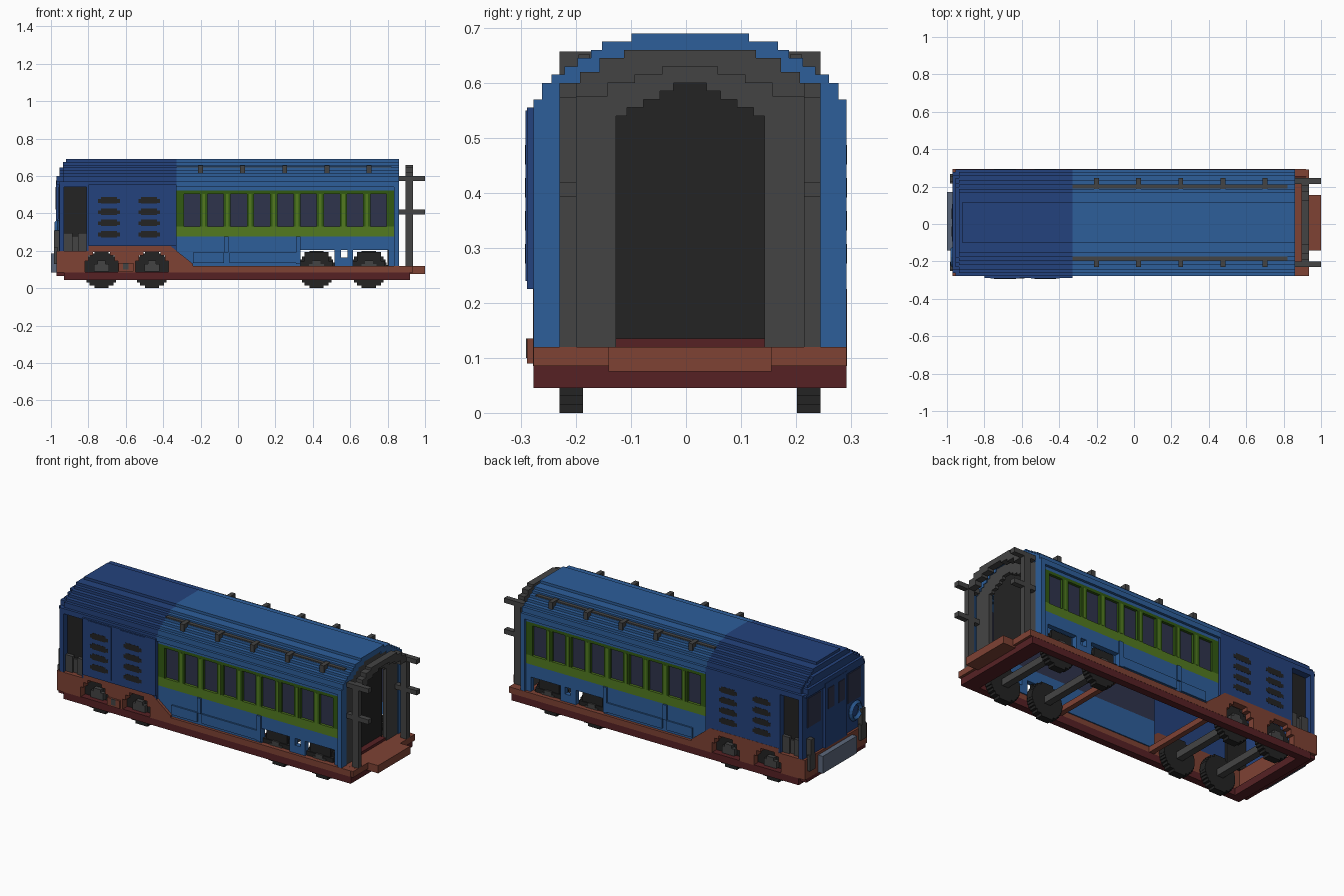
import bpy, bmesh, math

if "Cube" in bpy.data.objects:
    bpy.data.objects.remove(bpy.data.objects["Cube"])

C = 0.0075   # centre line of the body in y
V = 0.015    # size of one block step
HW = 0.2845  # half width of the body


def material(name, rgb):
    lin = [((c / 255 + 0.055) / 1.055) ** 2.4 for c in rgb] + [1.0]
    m = bpy.data.materials.new(name)
    m.use_nodes = True
    m.diffuse_color = lin
    m.node_tree.nodes["Principled BSDF"].inputs["Base Color"].default_value = lin
    return m


BLUE = material("blue", (45, 94, 154))
NAVY = material("dark blue", (36, 66, 125))
GREY = material("dark grey", (68, 68, 68))
BLACK = material("near black", (35, 35, 35))
BROWN = material("rust brown", (126, 66, 52))
RED = material("dark red", (86, 33, 36))
LIME = material("green", (82, 122, 32))
GREEN = material("dark green", (50, 90, 18))
GLASS = material("window glass", (47, 52, 76))
STEEL = material("steel", (92, 104, 124))


def finish(name, mat, bm):
    bmesh.ops.recalc_face_normals(bm, faces=bm.faces)
    me = bpy.data.meshes.new(name)
    bm.to_mesh(me)
    bm.free()
    me.materials.append(mat)
    ob = bpy.data.objects.new(name, me)
    bpy.context.scene.collection.objects.link(ob)
    return ob


def boxes(name, mat, items, mirror=False):
    """Boxes (x0, x1, y0, y1, z0, z1), y measured from the centre line."""
    bm = bmesh.new()
    for x0, x1, y0, y1, z0, z1 in items:
        for s in ((1, -1) if mirror else (1,)):
            vs = bmesh.ops.create_cube(bm, size=1)["verts"]
            for v in vs:
                v.co.x = x0 + (v.co.x + 0.5) * (x1 - x0)
                v.co.y = C + s * (y0 + (v.co.y + 0.5) * (y1 - y0))
                v.co.z = z0 + (v.co.z + 0.5) * (z1 - z0)
    return finish(name, mat, bm)


def extrude(name, mat, outlines):
    """Closed outlines, each with the vector it is pushed along."""
    bm = bmesh.new()
    for pts, vec in outlines:
        f = bm.faces.new([bm.verts.new(p) for p in pts])
        new = bmesh.ops.extrude_face_region(bm, geom=[f])["geom"]
        bmesh.ops.translate(bm, vec=vec, verts=[g for g in new if isinstance(g, bmesh.types.BMVert)])
    return finish(name, mat, bm)


def stair(steps, z0):
    """Stepped arch from (half width, height) pairs, running from +y to -y."""
    half = [(steps[0][0], z0)]
    for i, (w, z) in enumerate(steps):
        half.append((w, z))
        if i + 1 < len(steps):
            half.append((steps[i + 1][0], z))
    return half + [(-w, z) for w, z in reversed(half)]


def shell(name, mat, x0, x1, outer, z0, inner=None):
    path = stair(outer, z0)
    if inner:
        path += stair(inner, z0)[::-1]
    return extrude(name, mat, [([(x0, C + y, z) for y, z in path], (x1 - x0, 0, 0))])


# Stepped roof sections
ROOF = [(HW, 0.57), (0.2695, 0.60), (0.2525, 0.615), (0.228, 0.63), (0.205, 0.645),
        (0.18, 0.66), (0.16, 0.675), (0.107, 0.69)]
LINING = [(w - 0.03, z - 0.03) for w, z in ROOF]
HOOP = [(0.2375, 0.60), (0.2, 0.62), (0.165, 0.645), (0.12, 0.66)]
HOOP_IN = [(0.207, 0.575), (0.15, 0.60), (0.10, 0.615), (0.05, 0.63)]
DOOR = [(0.135, 0.54), (0.115, 0.555), (0.085, 0.57), (0.055, 0.585), (0.03, 0.60)]


def clipped(zmax, inset):
    return [(w - inset, z) for w, z in ROOF if z <= zmax]


shell("passenger_roof", BLUE, -0.33, 0.86, ROOF, 0.54, LINING)
shell("engine_roof", NAVY, -0.92, -0.33, ROOF, 0.54, LINING)
shell("engine_roof_step_upper", NAVY, -0.935, -0.92, clipped(0.68, 0), 0.54)
shell("engine_roof_step_middle", NAVY, -0.955, -0.935, clipped(0.65, V), 0.54)
shell("engine_roof_step_lower", NAVY, -0.97, -0.955, clipped(0.60, V), 0.555)

# Roof rails with brackets
BRACKETS = (-0.2, 0.025, 0.25, 0.475, 0.7)
boxes("roof_rails", GREY, [(-0.33, 0.82, 0.182, 0.203, 0.622, 0.652)]
      + [(x - 0.013, x + 0.013, 0.168, 0.2375, 0.61, 0.657) for x in BRACKETS], True)

# Gangway end: blue rim, grey wall with a dark doorway, hoop and bars
shell("end_rim", BLUE, 0.835, 0.86, ROOF, 0.12, HOOP)
shell("end_wall", GREY, 0.835, 0.856, HOOP, 0.12, DOOR)
boxes("doorway_dark", BLACK, [(0.80, 0.815, -0.15, 0.15, 0.12, 0.62)])
boxes("doorway_sill", RED, [(0.815, 0.85, -0.135, 0.135, 0.12, 0.135)])
shell("gangway_hoop", GREY, 0.895, 0.935, HOOP, 0.12, HOOP_IN)
boxes("gangway_bars", GREY, [(0.86, 1.0, 0.207, 0.2375, z, z + 0.027) for z in (0.393, 0.573)], True)

# Passenger side walls, leaving openings over the rear wheels
W = HW - V
boxes("passenger_walls", BLUE, [
    (-0.33, 0.835, W - 0.03, W, 0.522, 0.56),
    (-0.33, 0.835, W - 0.03, W, 0.205, 0.278),
    (-0.33, 0.335, W - 0.03, W, 0.12, 0.205),
    (0.515, 0.55, W - 0.03, W, 0.12, 0.205),
    (0.585, 0.615, W - 0.03, W, 0.12, 0.205),
    (0.55, 0.585, W - 0.03, W, 0.12, 0.165),
    (0.805, 0.835, W - 0.03, W, 0.12, 0.205)], True)
boxes("skirt_panels", BLUE, [
    (-0.24, -0.075, W, W + 0.009, 0.135, 0.19), (-0.045, 0.31, W, W + 0.009, 0.135, 0.19),
    (-0.075, -0.05, W, W + 0.009, 0.19, 0.278), (0.31, 0.335, W, W + 0.009, 0.13, 0.278)], True)

# Window band
WIN = [-0.245 + 0.1245 * i for i in range(9)]
PILLARS = [(-0.33, WIN[0] - 0.043)] + [(a + 0.043, b - 0.043) for a, b in zip(WIN, WIN[1:])] \
    + [(WIN[-1] + 0.043, 0.835)]
boxes("window_glass", GLASS, [(-0.33, 0.835, W - 0.03, W - V, 0.278, 0.522)], True)
boxes("window_frame", GREEN, [(a, b, W - 0.02, W, 0.33, 0.505) for a, b in PILLARS]
      + [(-0.33, 0.835, W - 0.02, W, 0.505, 0.522)], True)
boxes("green_stripe", LIME, [(-0.33, 0.835, W - 0.02, W, 0.278, 0.33)]
      + [((a + b) / 2 - 0.007, (a + b) / 2 + 0.007, W - 0.005, W + 0.002, 0.33, 0.505)
         for a, b in PILLARS[1:-1]], True)

# Engine walls, corner posts and recessed cab doors
boxes("engine_walls", NAVY, [(-0.81, -0.33, HW - 0.035, HW, 0.2, 0.57),
                             (-0.955, -0.93, HW - 0.05, HW, 0.2, 0.57)], True)
boxes("cab_doors", BLACK, [(-0.935, -0.805, HW - 0.055, HW - 0.04, 0.2, 0.575)], True)
boxes("cab_steps", GREY, [(-0.93, -0.885, HW - 0.04, HW - 0.02, 0.2, 0.295),
                          (-0.855, -0.81, HW - 0.04, HW - 0.02, 0.2, 0.295),
                          (-0.885, -0.855, HW - 0.04, HW - 0.03, 0.2, 0.28)], True)
P = HW + V - 0.003
boxes("engine_side_panel", NAVY, [(-0.8, -0.33, -P, -HW, 0.225, 0.555)]
      + [(x - 0.077, x + 0.077, -P - 0.003, -P, 0.24, 0.55) for x in (-0.69, -0.475)])

# Louvres: four dark slots in each of two grilles
SLOTS = [(x, z) for x in (-0.69, -0.475) for z in (0.29, 0.35, 0.41, 0.47)]


def louvres(name, y0, y1):
    boxes(name, BLACK, [(x - 0.058, x + 0.058, y0, y1, z - 0.013, z + 0.007) for x, z in SLOTS]
          + [(x - 0.043, x + 0.043, y0, y1, z - 0.018, z + 0.017) for x, z in SLOTS])


louvres("louvres_front", -P - 0.004, -P + 0.005)
louvres("louvres_back", HW - 0.005, HW + 0.001)

# Engine end: wall, door, windows, ring, lamps and bumper
boxes("engine_end_wall", NAVY, [(-0.957, -0.93, -0.268, 0.268, 0.2, 0.57),
                                (-0.972, -0.957, -0.1, 0.1, 0.2, 0.575)])
boxes("engine_end_windows", GLASS, [(-0.961, -0.955, 0.125, 0.245, 0.37, 0.54),
                                    (-0.975, -0.97, 0.02, 0.075, 0.42, 0.54)], True)
bpy.ops.mesh.primitive_torus_add(major_segments=16, minor_segments=4, major_radius=0.045,
                                 minor_radius=0.014, location=(-0.966, C - 0.185, 0.31),
                                 rotation=(0, math.pi / 2, 0))
ring = bpy.context.object
ring.name = "end_ring"
ring.data.materials.append(BLUE)
boxes("end_lamps", GREY, [(-0.985, -0.955, 0.22, 0.25, 0.19, 0.31),
                          (-0.985, -0.965, 0.21, 0.26, 0.13, 0.22)], True)
boxes("bumper_plate", STEEL, [(-1.0, -0.97, -0.15, 0.163, 0.085, 0.185)])

# Brown side sills with wheel arches and a sloped end
ARCH = [(0.088, 0.085), (0.088, 0.145), (0.07, 0.145), (0.07, 0.175), (0.045, 0.175), (0.045, 0.195)]


def arch(cx):
    return [(cx + a, z) for a, z in ARCH] + [(cx - a, z) for a, z in reversed(ARCH)]


sill = [(-0.97, 0.085), (-0.97, 0.2), (-0.8, 0.2), (-0.8, 0.225), (-0.36, 0.225), (-0.24, 0.13),
        (-0.24, 0.12), (0.92, 0.12), (0.92, 0.085)] + arch(-0.46) + arch(-0.73)
extrude("side_sills", BROWN, [([(x, C + s * (HW + 0.001), z) for x, z in sill], (0, -s * 0.04, 0))
                              for s in (1, -1)])
boxes("end_platforms", BROWN, [(-0.97, -0.9, -0.245, 0.245, 0.085, 0.2),
                               (0.8, 0.92, -0.245, 0.245, 0.085, 0.12),
                               (0.92, 1.0, -0.148, 0.148, 0.075, 0.12),
                               (0.92, 0.935, -HW, HW, 0.085, 0.12)])
boxes("sill_step", BROWN, [(-0.64, -0.56, -P, -HW, 0.09, 0.135)])
boxes("sill_step_cap", GREY, [(-0.615, -0.585, -P - 0.002, -P + 0.004, 0.1, 0.135)])

# Dark red chassis frame, open underneath
boxes("chassis_frame", RED, [(-0.93, 0.92, s * HW, s * (HW - 0.042), 0.045, 0.087) for s in (1, -1)]
      + [(0.83, 0.92, -0.245, 0.245, 0.045, 0.087), (-0.93, -0.87, -0.245, 0.245, 0.045, 0.087),
         (-0.97, -0.93, -0.27, 0.27, 0.065, 0.087)])
boxes("cross_beams", BROWN, [(-0.33, -0.3, -0.25, 0.25, 0.087, 0.12), (0.28, 0.31, -0.25, 0.25, 0.087, 0.12)])

# Stepped wheels with axles and hubs
AXLES = (-0.73, -0.46, 0.42, 0.70)
R, N = 0.1, 13
disc = []
for i in range(N):
    z0, z1 = 2 * R * i / N, 2 * R * (i + 1) / N
    w = math.sqrt(R * R - ((z0 + z1) / 2 - R) ** 2)
    disc += [(w, z0), (w, z1)]
disc += [(-w, z) for w, z in reversed(disc)]
extrude("wheels", BLACK, [([(x + a, C + s * 0.2375, z) for a, z in disc], (0, -s * 0.043, 0))
                          for x in AXLES for s in (1, -1)])
boxes("axles", GREY, [(x - 0.02, x + 0.02, -0.2, 0.2, 0.08, 0.12) for x in AXLES])
boxes("hubs", GREY, [(x - 0.04, x + 0.04, 0.237, 0.262, 0.09, 0.13) for x in AXLES]
      + [(x - 0.022, x + 0.022, 0.237, 0.262, 0.13, 0.148) for x in AXLES], True)
boxes("rear_axle_frames", BLACK, [(x - 0.085, x + 0.085, 0.237, 0.257, 0.12, 0.145) for x in AXLES[2:]]
      + [(x - 0.065, x + 0.065, 0.237, 0.252, 0.145, 0.195) for x in AXLES[2:]], True)
